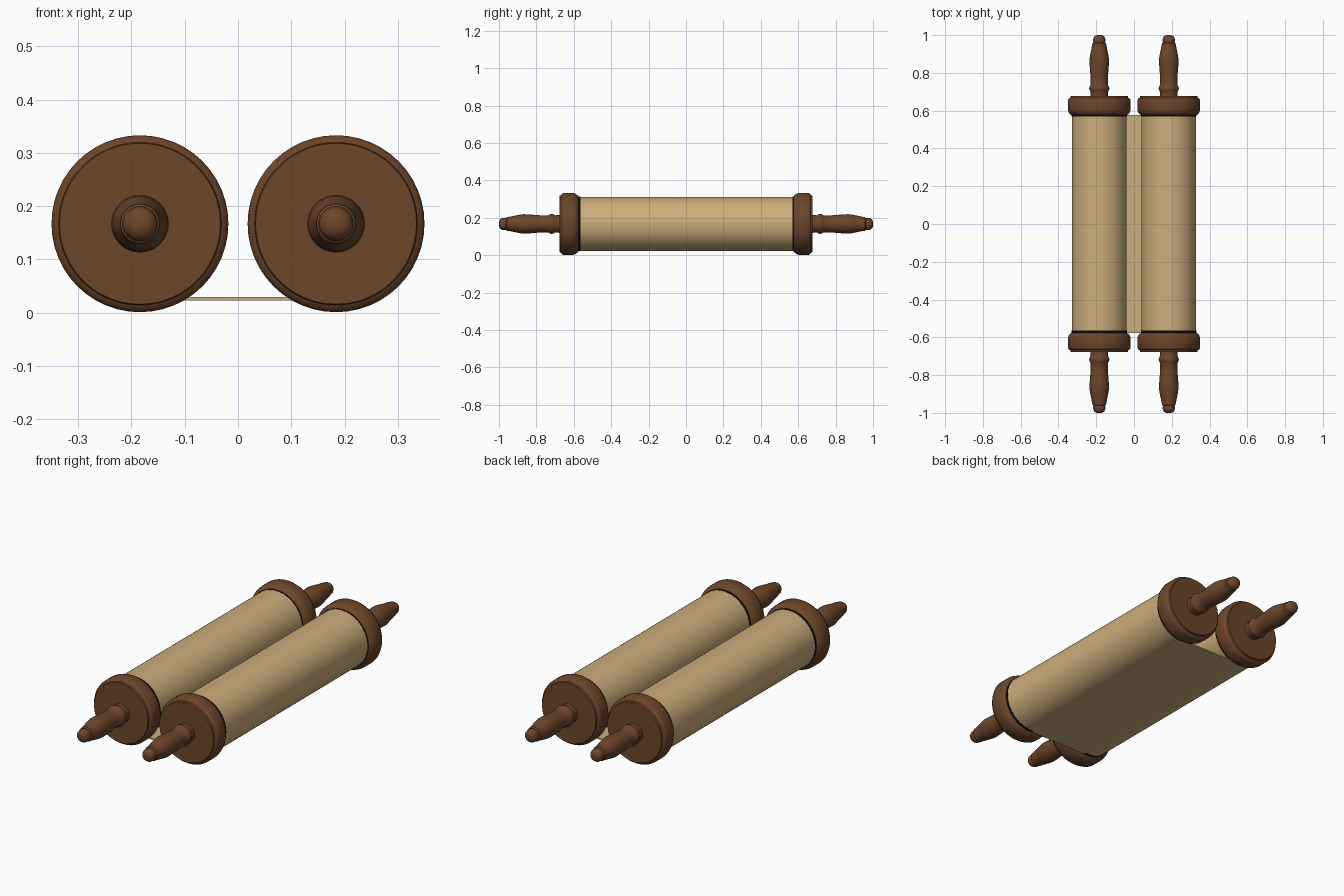
import bpy, math

if "Cube" in bpy.data.objects:
    bpy.data.objects.remove(bpy.data.objects["Cube"])

CX, CZ = 0.184, 0.167   # roller axis offset and height


def material(name, rgb):
    m = bpy.data.materials.new(name)
    m.diffuse_color = (*rgb, 1)
    m.use_nodes = True
    m.node_tree.nodes["Principled BSDF"].inputs["Base Color"].default_value = m.diffuse_color
    return m


wood = material("dark wood", (0.15, 0.061, 0.024))
parchment = material("parchment", (0.60, 0.42, 0.20))
black = material("black band", (0.004, 0.004, 0.004))


def lathe(name, profile, x, mat, sides=48, angle=35):
    """Spin (y, radius) points around the roller axis, closing both ends."""
    verts, faces = [], []
    for y, r in profile:
        for i in range(sides):
            a = 2 * math.pi * i / sides
            verts.append((x + r * math.cos(a), y, CZ + r * math.sin(a)))
    for j in range(len(profile) - 1):
        for i in range(sides):
            k = (i + 1) % sides
            faces.append((j * sides + i, (j + 1) * sides + i,
                          (j + 1) * sides + k, j * sides + k))
    last = (len(profile) - 1) * sides
    faces.append(tuple(range(sides)))
    faces.append(tuple(last + i for i in reversed(range(sides))))
    if profile[0][0] > profile[-1][0]:
        faces = [f[::-1] for f in faces]
    me = bpy.data.meshes.new(name)
    me.from_pydata(verts, [], faces)
    me.materials.append(mat)
    ob = bpy.data.objects.new(name, me)
    bpy.context.collection.objects.link(ob)
    bpy.context.view_layer.objects.active = ob
    ob.select_set(True)
    bpy.ops.object.shade_smooth_by_angle(angle=math.radians(angle))
    ob.select_set(False)
    return ob


# End disc with rounded rim, and turned handle: (distance from centre, radius)
disc = [(0.576, 0.147), (0.582, 0.155), (0.592, 0.162), (0.605, 0.166),
        (0.655, 0.166), (0.664, 0.161), (0.668, 0.153), (0.677, 0.151)]
handle = [(0.67, 0.048), (0.70, 0.046), (0.708, 0.051), (0.718, 0.054),
          (0.728, 0.051), (0.736, 0.045), (0.78, 0.046), (0.83, 0.050),
          (0.868, 0.052), (0.885, 0.050), (0.92, 0.043), (0.95, 0.037),
          (0.957, 0.037), (0.962, 0.031), (0.972, 0.033), (0.984, 0.031),
          (0.994, 0.025), (1.0, 0.014)]

for side, x in (("left", -CX), ("right", CX)):
    # Rolled parchment
    lathe(side + "_roll", [(-0.578, 0.145), (0.578, 0.145)], x, parchment, 64)
    for end, s, w in (("front", -1, 0.012), ("back", 1, 0.007)):
        lathe(f"{side}_{end}_disc", [(s * y, r) for y, r in disc], x, wood)
        lathe(f"{side}_{end}_handle", [(s * y, r) for y, r in handle], x, wood, 32, 50)
        # Dark band where the roll meets the disc
        lathe(f"{side}_{end}_band",
              [(s * (0.577 - w), 0.1458), (s * 0.58, 0.1458)], x, black, 64)

# Flat sheet of parchment joining the undersides of the rolls
bpy.ops.mesh.primitive_cube_add(size=1, location=(0, 0, 0.026))
sheet = bpy.context.object
sheet.name = "open_sheet"
sheet.scale = (2 * CX, 1.155, 0.007)
sheet.data.materials.append(parchment)
